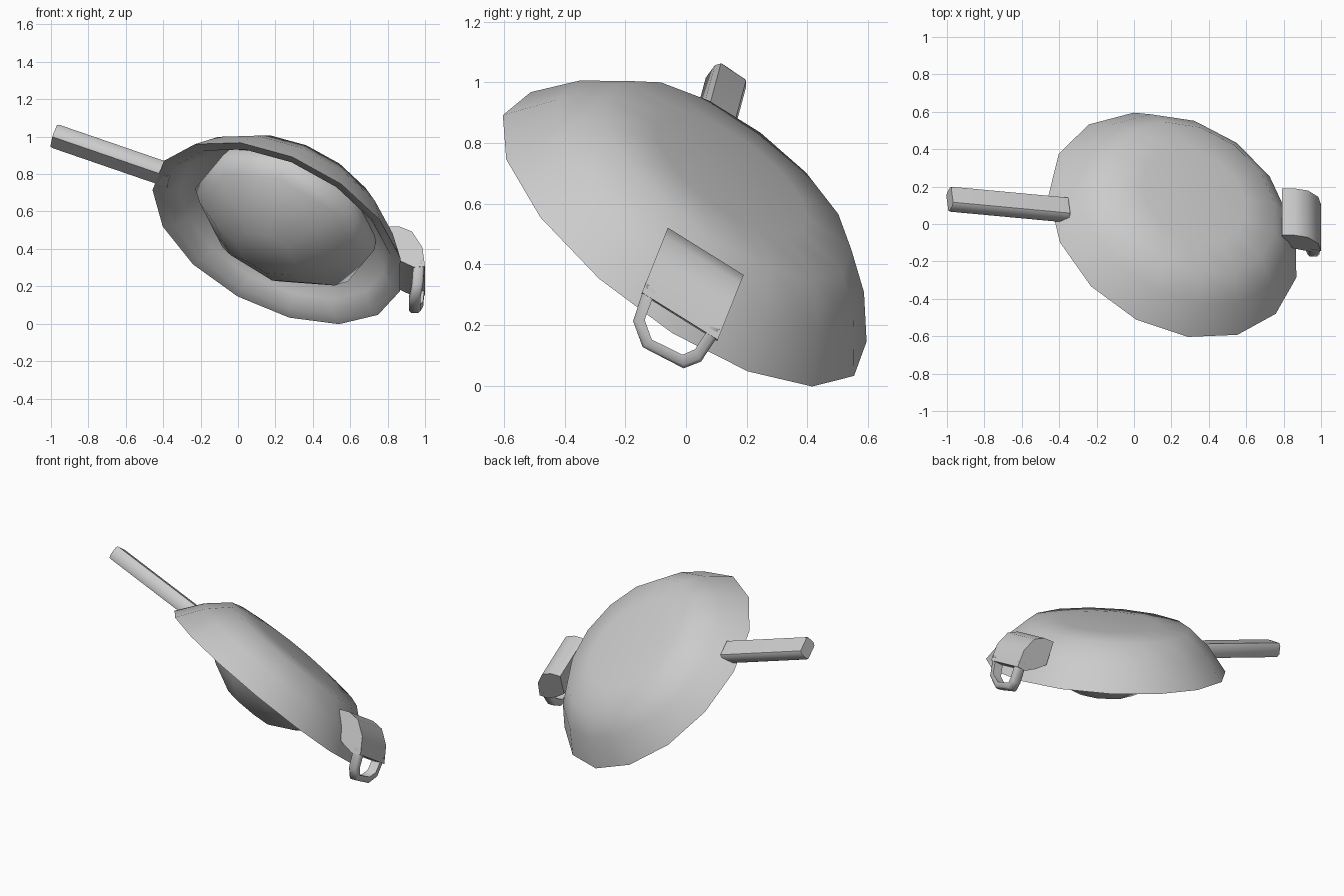
import bpy, bmesh, math
from mathutils import Vector

if "Cube" in bpy.data.objects:
    bpy.data.objects.remove(bpy.data.objects["Cube"])

grey = bpy.data.materials.new("plain grey")
grey.use_nodes = True
grey.diffuse_color = (0.6, 0.6, 0.6, 1)
grey.node_tree.nodes["Principled BSDF"].inputs["Base Color"].default_value = (0.6, 0.6, 0.6, 1)

# Tilted frame of the dish: axis points out of its domed side
CENTRE = Vector((0.212, -0.008, 0.486))
AXIS = Vector((0.385, 0.553, 0.738)).normalized()
SIDE = Vector((-0.653, 0.14, 0.2))
SIDE = (SIDE - AXIS * SIDE.dot(AXIS)).normalized()
ACROSS = AXIS.cross(SIDE)


def finish(name, bm, angle):
    bmesh.ops.recalc_face_normals(bm, faces=bm.faces)
    mesh = bpy.data.meshes.new(name)
    bm.to_mesh(mesh)
    bm.free()
    mesh.materials.append(grey)
    obj = bpy.data.objects.new(name, mesh)
    bpy.context.collection.objects.link(obj)
    bpy.ops.object.select_all(action='DESELECT')
    obj.select_set(True)
    bpy.context.view_layer.objects.active = obj
    bpy.ops.object.shade_smooth_by_angle(angle=math.radians(angle))


def lathe(name, profile, sides):
    """Revolve (radius, height) points about the dish axis."""
    bm = bmesh.new()
    rings = []
    for r, h in profile:
        if r == 0:
            rings.append([bm.verts.new(CENTRE + AXIS * h)] * sides)
            continue
        ring = []
        for i in range(sides):
            a = math.tau * i / sides
            ring.append(bm.verts.new(CENTRE + AXIS * h + (SIDE * math.cos(a) + ACROSS * math.sin(a)) * r))
        rings.append(ring)
    for lo, hi in zip(rings, rings[1:]):
        for i in range(sides):
            j = (i + 1) % sides
            bm.faces.new(list(dict.fromkeys((lo[i], lo[j], hi[j], hi[i]))))
    finish(name, bm, 50)


def loft(name, sections, angle):
    """Join equal-length closed sections and cap both ends."""
    bm = bmesh.new()
    rings = [[bm.verts.new(p) for p in s] for s in sections]
    n = len(rings[0])
    for a, b in zip(rings, rings[1:]):
        for i in range(n):
            bm.faces.new((a[i], a[(i + 1) % n], b[(i + 1) % n], b[i]))
    bm.faces.new(rings[0])
    bm.faces.new(rings[-1])
    finish(name, bm, angle)


# Hollow dish: flat-topped dome outside, lip, then hollow inside
lathe("dish", [(0, 0.29), (0.3, 0.285), (0.49, 0.262), (0.615, 0.15), (0.725, 0),
               (0.66, 0.01), (0.6, 0.07), (0.5, 0.17), (0, 0.22)], 15)

# Faceted core that bulges out of the hollow side
lathe("inner_core", [(0.5, 0.17), (0.52, 0.1), (0.46, 0.02), (0.34, -0.07), (0.17, -0.155), (0, -0.16)], 8)

# Long straight handle with bevelled corners
start, end = Vector((-0.36, 0.075, 0.79)), Vector((-0.985, 0.133, 1.005))
along = (end - start).normalized()
wide = AXIS.cross(along).normalized()
thick = along.cross(wide)
corners = [(1, 0.6), (0.8, 1), (-0.8, 1), (-1, 0.6), (-1, -0.6), (-0.8, -1), (0.8, -1), (1, -0.6)]
loft("long_handle", [[p + wide * a * 0.063 * s + thick * b * 0.044 * s for a, b in corners]
                     for p, s in ((start, 1), (start.lerp(end, 0.98), 1), (end, 0.93))], 50)

# Skewed frame of the small grip: across its width and down its length
GRIP_TOP = Vector((0, 0.065, 0.443))
GRIP_W = Vector((0, 0.85, -0.53))
GRIP_D = Vector((0, -0.37, -0.93))


def grip(w, d, x):
    return GRIP_TOP + GRIP_W * w + GRIP_D * d + Vector((x, 0, 0))


# Curved solid tab of the small grip
tab = [(0.79, 0), (0.86, 0), (0.93, 0.03), (0.985, 0.12), (1.0, 0.23),
       (0.94, 0.235), (0.87, 0.2), (0.8, 0.15)]
loft("grip_tab", [[grip(w, d, x) for x, d in tab] for w in (-0.147, 0.147)], 50)

# Open loop hanging below the tab
path = [(-0.128, 0.2, 0.968), (-0.122, 0.315, 0.96), (-0.068, 0.365, 0.945),
        (0.066, 0.353, 0.945), (0.105, 0.309, 0.96), (0.127, 0.2, 0.968)]
sections = []
for w, d, x in path:
    out = Vector((w, d - 0.23)).normalized() * 0.021
    sections.append([grip(w + out.x * a, d + out.y * a, x + 0.03 * b)
                     for a, b in ((1, 0.6), (0.5, 1), (-1, 1), (-1, -1), (0.5, -1), (1, -0.6))])
loft("grip_loop", sections, 60)
